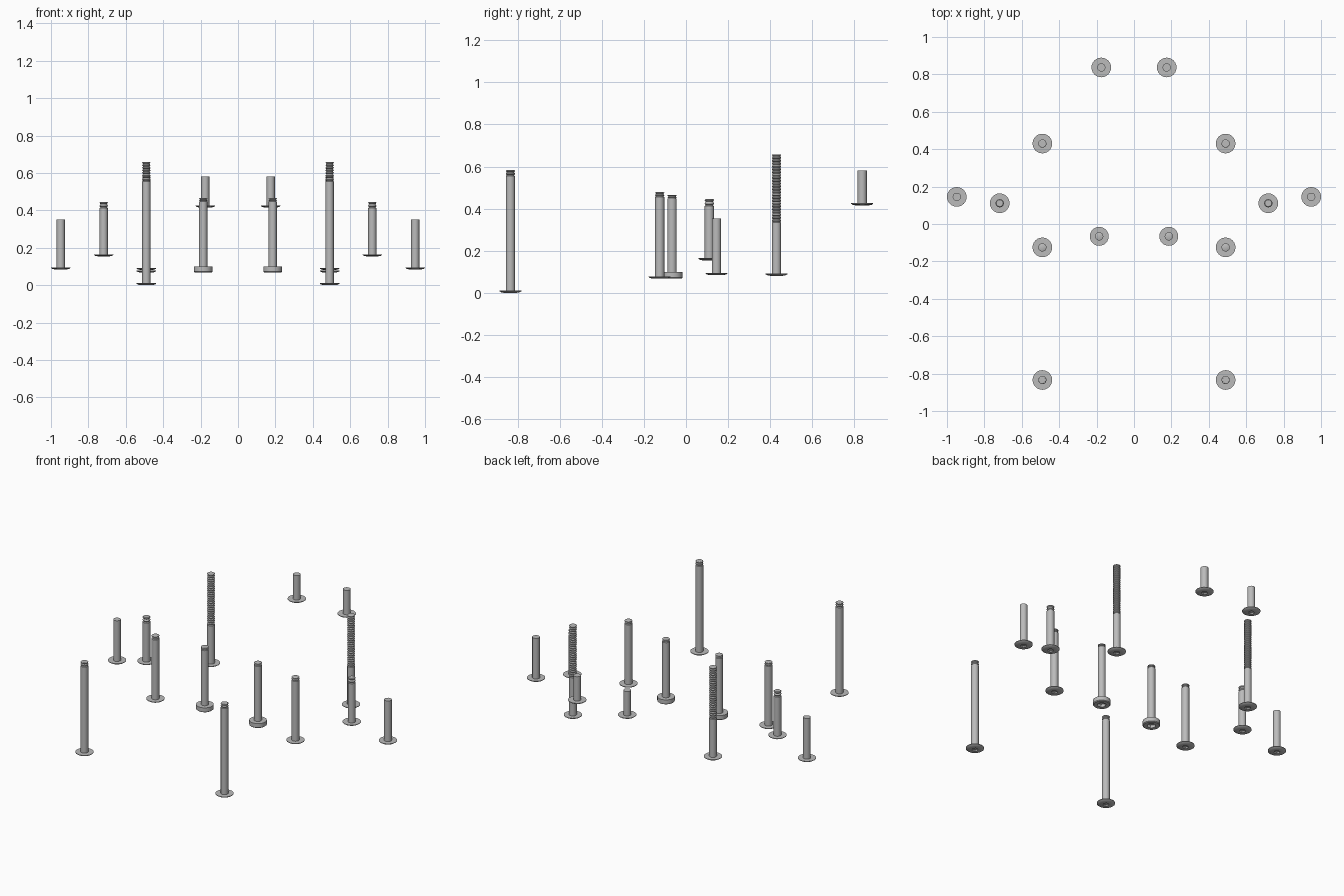
import bpy, bmesh, math

cube = bpy.data.objects.get("Cube")
if cube:
    bpy.data.objects.remove(cube, do_unlink=True)

steel = bpy.data.materials.new("grey steel")
steel.use_nodes = True
colour = (0.5, 0.5, 0.5, 1)
steel.diffuse_color = colour
steel.node_tree.nodes["Principled BSDF"].inputs["Base Color"].default_value = colour

SEGMENTS = 24
HEAD_R = 0.0525
SHAFT_R = 0.022
ROOT_R = 0.018
PITCH = 0.0135


def ring(bm, radius, z, hexagonal=False):
    """One loop of vertices, round or following a hexagon."""
    verts = []
    for i in range(SEGMENTS):
        a = math.tau * i / SEGMENTS
        r = radius
        if hexagonal:
            side = math.tau / 6
            r *= math.cos(side / 2) / math.cos(a % side - side / 2)
        verts.append(bm.verts.new((r * math.cos(a), r * math.sin(a), z)))
    return verts


def head_profile(style):
    """Recess floor to shaft joint: radius, height, hexagonal."""
    if style == "cap":
        return [(0.026, 0.018, True), (0.026, 0, True), (0.046, 0, False),
                (HEAD_R - 0.002, 0.004, False), (HEAD_R - 0.002, 0.03, False)]
    return [(0.018, 0.008, True), (0.018, 0, True), (0.03, 0, False),
            (0.045, 0.003, False), (HEAD_R, 0.008, False), (HEAD_R, 0.011, False)]


def shaft_profile(start, length, thread):
    """Plain shank followed by ridges up to the tip."""
    points = [(SHAFT_R, start, False)]
    if not thread:
        return points + [(SHAFT_R, length, False)]
    base = length - thread
    points.append((SHAFT_R, base, False))
    turns = max(2, round(thread / PITCH))
    step = thread / turns
    for i in range(turns):
        z = base + i * step
        points += [(ROOT_R, z + step * 0.2, False), (ROOT_R, z + step * 0.35, False),
                   (SHAFT_R, z + step * 0.65, False), (SHAFT_R, z + step * 0.8, False)]
    return points + [(ROOT_R, length, False)]


def bolt_mesh(name, length, thread, style):
    head = head_profile(style)
    profile = head + shaft_profile(head[-1][1], length, thread)
    bm = bmesh.new()
    loops = [ring(bm, *p) for p in profile]
    for low, high in zip(loops, loops[1:]):
        for i in range(SEGMENTS):
            j = (i + 1) % SEGMENTS
            bm.faces.new((low[i], low[j], high[j], high[i]))
    bm.faces.new(loops[0][::-1])
    bm.faces.new(loops[-1])
    bmesh.ops.recalc_face_normals(bm, faces=bm.faces)
    mesh = bpy.data.meshes.new(name)
    bm.to_mesh(mesh)
    bm.free()
    mesh.materials.append(steel)
    return mesh


# Name, x, y, bottom, top, threaded length, head style
bolts = [
    ("front_long_bolt", 0.49, -0.834, 0.0, 0.583, 0.028, "flat"),
    ("middle_bolt", 0.49, -0.125, 0.067, 0.478, 0.022, "flat"),
    ("inner_cap_bolt", 0.186, -0.066, 0.069, 0.465, 0.018, "cap"),
    ("outer_short_bolt", 0.718, 0.111, 0.154, 0.445, 0.033, "flat"),
    ("outer_plain_pin", 0.9475, 0.145, 0.084, 0.352, 0, "flat"),
    ("threaded_bolt", 0.49, 0.43, 0.081, 0.658, 0.325, "flat"),
    ("rear_plain_pin", 0.175, 0.837, 0.415, 0.58, 0, "flat"),
]

# Each bolt stands as a left and right pair
for name, x, y, bottom, top, thread, style in bolts:
    for side, sign in (("left", 1), ("right", -1)):
        mesh = bolt_mesh(name, top - bottom, thread, style)
        obj = bpy.data.objects.new(f"{name}_{side}", mesh)
        obj.location = (sign * x, y, bottom)
        bpy.context.collection.objects.link(obj)
        bpy.ops.object.select_all(action="DESELECT")
        obj.select_set(True)
        bpy.context.view_layer.objects.active = obj
        bpy.ops.object.shade_smooth_by_angle(angle=math.radians(30))
